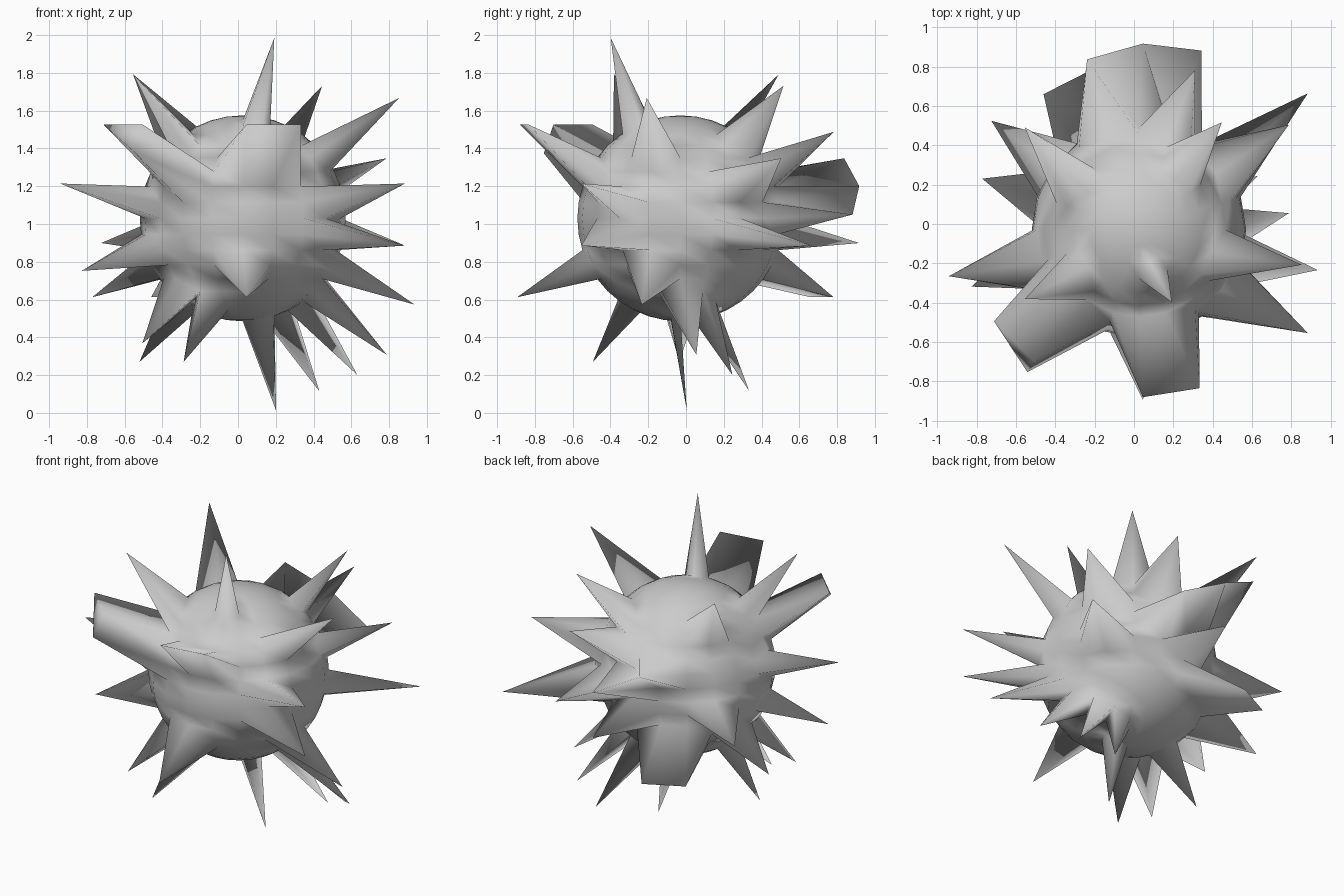
import bpy, bmesh
from math import atan2, asin, cos, sin, radians
from mathutils import Vector

if "Cube" in bpy.data.objects:
    bpy.data.objects.remove(bpy.data.objects["Cube"])

SEG, RINGS = 20, 20            # 18 degree columns, 9 degree rows
BALL_C, BALL_R = Vector((0.025, -0.03, 1.03)), 0.545

# Spikes as (column, row) grid positions; two groups pulled out by different amounts
GROUPS = [
    (Vector((0.045, 0.055, 1.05)), 1.05, [
        (-4, 7), (8, 5), (-8, 5), (-1, 4),                # upper spikes
        (-2, 1), (-2, -1), (2, -1), (-9, 1), (-1, -3),    # side spikes
        (0, -5), (1, -6), (2, -7), (-1, -9),              # lower spikes
        (-8, 3), (-7, 3), (-7, 2),                        # front left wedge
        (-5, 3), (-4, 3)]),                               # front wedge
    (Vector((0.045, -0.035, 1.05)), 0.964, [
        (3, 5), (4, 3), (2, 2),                           # back right spikes
        (6, 2), (5, 1), (4, 0),                           # back diagonal wedge
        (5, -1), (7, -3), (6, -3), (8, -1), (9, -3),      # back lower spikes
        (-9, -2), (-8, -5), (-7, -6), (10, -6), (-5, -3)]),  # left and front lower spikes
]


def grid_key(v):
    """Column and row of a sphere vertex."""
    n = v.normalized()
    return (round(atan2(n.y, n.x) / radians(18)) % SEG,
            round(asin(max(-1, min(1, n.z))) / radians(9)))


# Ball with single vertices pulled outward into spikes
bm = bmesh.new()
bmesh.ops.create_uvsphere(bm, u_segments=SEG, v_segments=RINGS, radius=BALL_R)
lookup = {grid_key(v.co): v for v in bm.verts}
for v in bm.verts:
    v.co += BALL_C
for centre, radius, spikes in GROUPS:
    for col, row in spikes:
        a, e = radians(18 * col), radians(9 * row)
        lookup[(col % SEG, row)].co = centre + radius * Vector(
            (cos(e) * cos(a), cos(e) * sin(a), sin(e)))
for f in bm.faces:
    f.smooth = True
mesh = bpy.data.meshes.new("spiky_ball")
bm.to_mesh(mesh)
bm.free()
ball = bpy.data.objects.new("spiky_ball", mesh)
bpy.context.collection.objects.link(ball)
